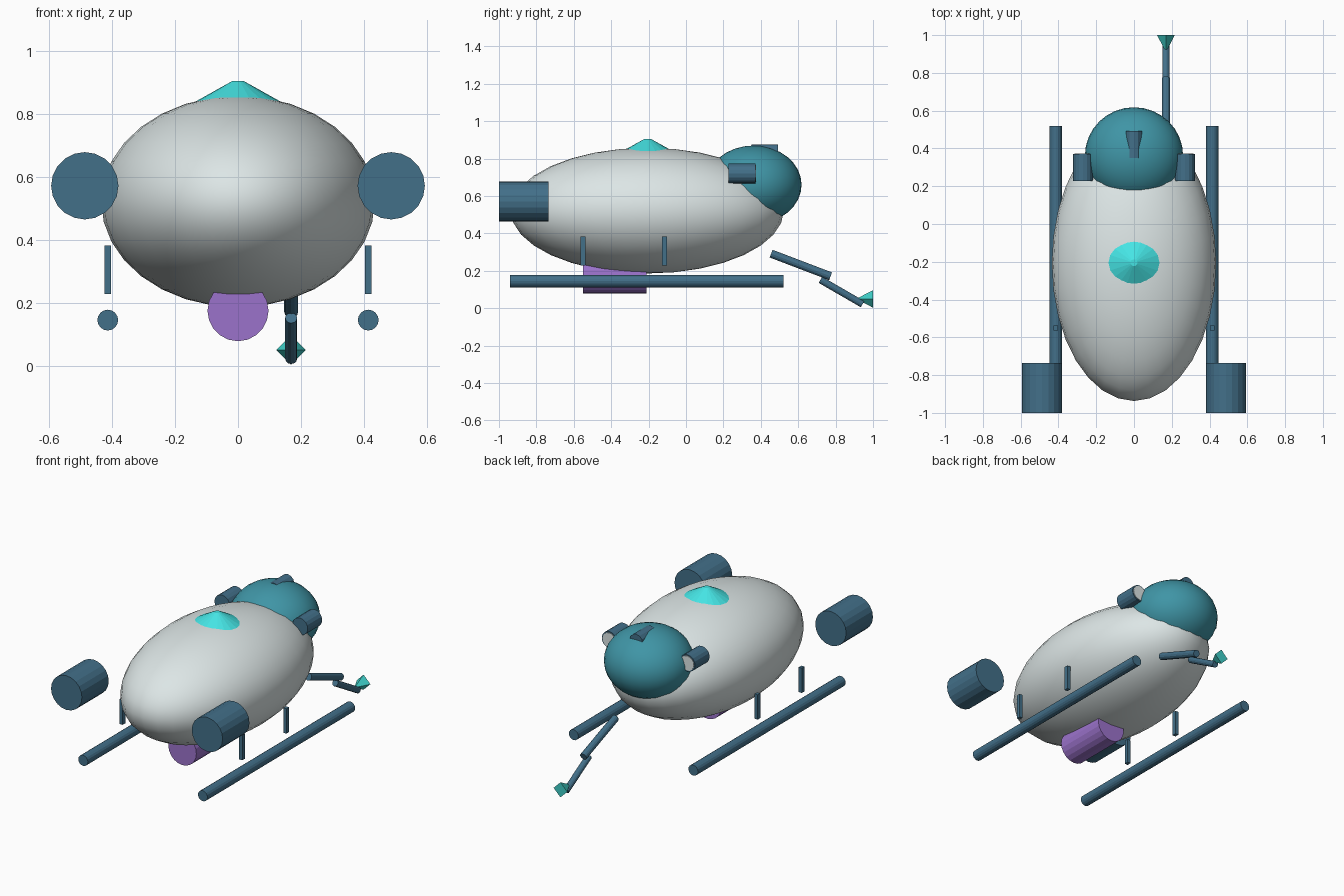
import bpy, math
from mathutils import Vector

if "Cube" in bpy.data.objects:
    bpy.data.objects.remove(bpy.data.objects["Cube"])


def material(name, rgb):
    m = bpy.data.materials.new(name)
    m.diffuse_color = (*rgb, 1)
    m.use_nodes = True
    m.node_tree.nodes["Principled BSDF"].inputs["Base Color"].default_value = m.diffuse_color
    return m


SHELL = material("shell", (0.72, 0.79, 0.79))
BLUE = material("steel_blue", (0.055, 0.16, 0.25))
GLASS = material("teal_glass", (0.05, 0.30, 0.38))
PURPLE = material("purple", (0.33, 0.17, 0.60))
CYAN = material("cyan", (0.06, 0.78, 0.78))
CLAW = material("claw_cyan", (0.05, 0.62, 0.58))


def finish(name, mat):
    o = bpy.context.object
    o.name = name
    o.data.materials.append(mat)
    return o


def ellipsoid(name, loc, radii, mat):
    bpy.ops.mesh.primitive_uv_sphere_add(segments=32, ring_count=16, location=loc)
    o = finish(name, mat)
    o.scale = radii
    bpy.ops.object.shade_smooth()
    return o


def rod(name, a, b, r1, mat, r2=None, sides=16, spin=0):
    """Straight cylinder or cone from point a to point b."""
    a, b = Vector(a), Vector(b)
    d = b - a
    bpy.ops.mesh.primitive_cone_add(vertices=sides, radius1=r1,
                                    radius2=r1 if r2 is None else r2,
                                    depth=d.length, location=(a + b) / 2)
    o = finish(name, mat)
    o.rotation_mode = 'QUATERNION'
    o.rotation_quaternion = d.to_track_quat('Z', 'Y')
    return o


# Main body and cockpit bubble
ellipsoid("hull", (0, -0.207, 0.522), (0.435, 0.73, 0.336), SHELL)
ellipsoid("cockpit_dome", (0, 0.362, 0.66), (0.26, 0.256, 0.21), GLASS)

# Top hatch and belly tank
rod("top_hatch", (0, -0.205, 0.812), (0, -0.205, 0.905), 0.185, CYAN, 0.018, sides=20)
rod("belly_tank", (0, -0.55, 0.175), (0, -0.21, 0.175), 0.097, PURPLE, sides=20)

# Light on top of the cockpit
rod("top_lamp", (0, 0.35, 0.83), (0, 0.492, 0.83), 0.045, BLUE, sides=12)

# Paired parts on both sides
for side, s in (("left", -1), ("right", 1)):
    rod(f"{side}_thruster", (s * 0.487, -1, 0.572), (s * 0.487, -0.735, 0.572),
        0.107, BLUE, sides=20)
    rod(f"{side}_lamp", (s * 0.27, 0.228, 0.72), (s * 0.27, 0.371, 0.72),
        0.053, BLUE, sides=16)
    rod(f"{side}_lamp_lens", (s * 0.27, 0.365, 0.72), (s * 0.27, 0.374, 0.72),
        0.046, SHELL, sides=16)
    rod(f"{side}_skid", (s * 0.414, -0.94, 0.145), (s * 0.414, 0.52, 0.145),
        0.033, BLUE, sides=16)
    for end, y in (("front", -0.551), ("rear", -0.115)):
        bpy.ops.mesh.primitive_cube_add(size=1, location=(s * 0.414, y, 0.305))
        finish(f"{side}_{end}_strut", BLUE).scale = (0.022, 0.026, 0.155)

# Manipulator arm with a four-sided claw
X = 0.169
rod("upper_arm", (X, 0.455, 0.292), (X, 0.773, 0.171), 0.022, BLUE, sides=12)
rod("lower_arm", (X, 0.719, 0.152), (X, 0.944, 0.022), 0.019, BLUE, sides=12)
rod("claw", (X, 1.0, 0.05), (X, 0.91, 0.05), 0.047, CLAW, 0.0, sides=4)
